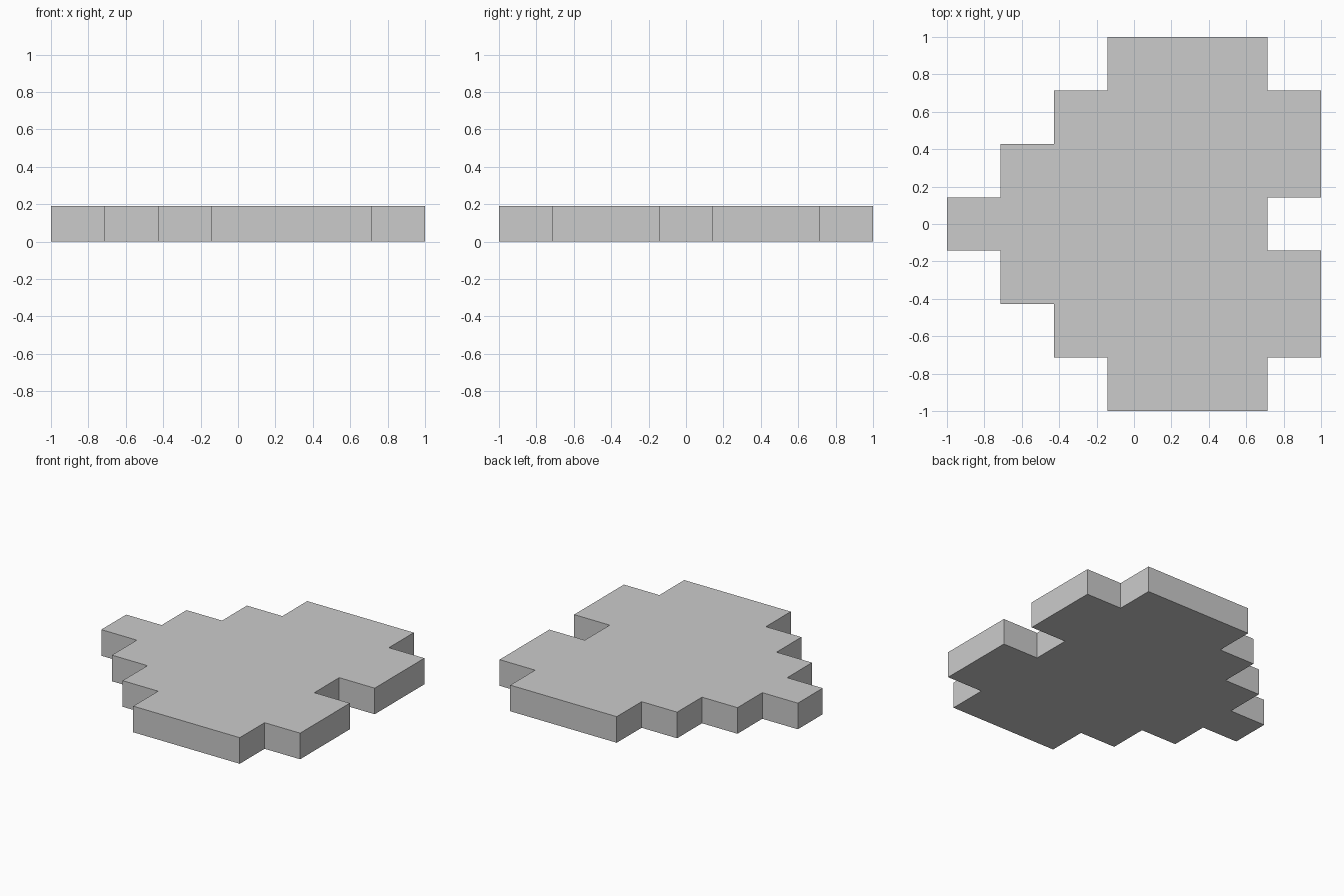
import bpy, bmesh

if "Cube" in bpy.data.objects:
    bpy.data.objects.remove(bpy.data.objects["Cube"])

U = 1 / 7          # half of one square step
HEIGHT = 0.19

# Upper half of the stepped heart outline, in half-steps
half = [(-7, 1), (-5, 1), (-5, 3), (-3, 3), (-3, 5), (-1, 5), (-1, 7),
        (5, 7), (5, 5), (7, 5), (7, 1), (5, 1)]
outline = half + [(x, -y) for x, y in reversed(half)]

# Flat outline extruded into a solid slab
bm = bmesh.new()
base = bm.faces.new([bm.verts.new((x * U, y * U, 0)) for x, y in outline])
top = bmesh.ops.extrude_face_region(bm, geom=[base], use_keep_orig=True)["geom"]
bmesh.ops.translate(bm, vec=(0, 0, HEIGHT),
                    verts=[g for g in top if isinstance(g, bmesh.types.BMVert)])
bmesh.ops.recalc_face_normals(bm, faces=bm.faces)

mesh = bpy.data.meshes.new("stepped_heart")
bm.to_mesh(mesh)
bm.free()
bpy.context.collection.objects.link(bpy.data.objects.new("stepped_heart", mesh))
